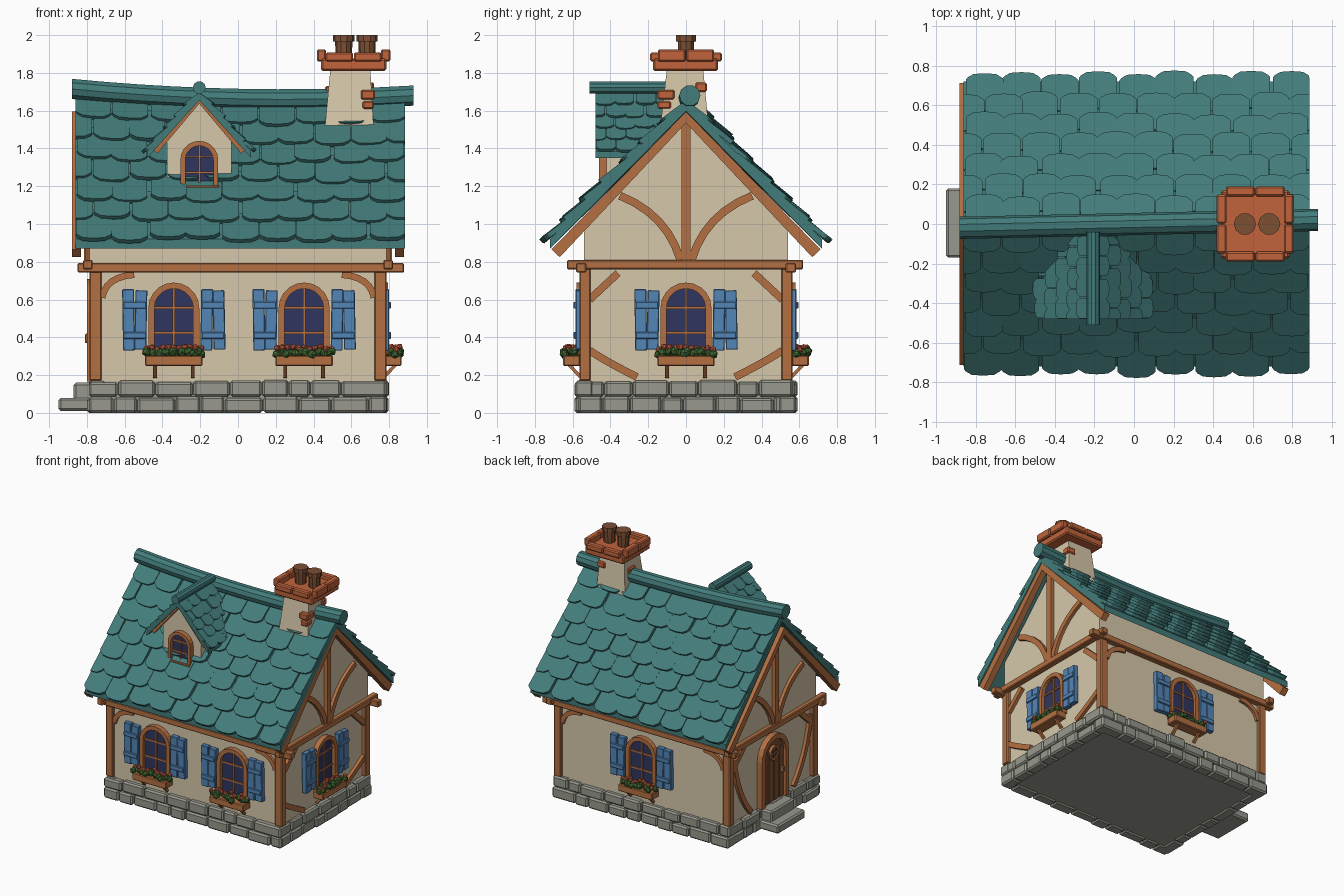
import bpy, bmesh, math, random
from math import sin, cos, pi
from mathutils import Matrix, Vector, Euler

random.seed(4)
if "Cube" in bpy.data.objects:
    bpy.data.objects.remove(bpy.data.objects["Cube"])


def material(name, *rgb):
    lin = [((c / 255 + 0.055) / 1.055) ** 2.4 for c in rgb] + [1]
    m = bpy.data.materials.new(name)
    m.use_nodes = True
    m.diffuse_color = lin
    m.node_tree.nodes["Principled BSDF"].inputs["Base Color"].default_value = lin
    return m


TEAL = material("teal_shingle", 66, 124, 122)
PLASTER = material("cream_plaster", 214, 200, 170)
TIMBER = material("orange_timber", 180, 112, 66)
BRICK = material("red_brick", 193, 100, 60)
GLASS = material("navy_glass", 48, 53, 95)
BLUE = material("blue_paint", 84, 134, 184)
STONE = material("grey_stone", 152, 152, 142)
LEAF = material("green_leaf", 65, 105, 50)
FLOWER = material("coral_flower", 200, 95, 66)
BROWN = material("brown_wood", 125, 80, 52)
HERE = Matrix()


# ---- helpers -------------------------------------------------------------
def finish(name, bm, mat, M=HERE):
    bmesh.ops.recalc_face_normals(bm, faces=bm.faces[:])
    me = bpy.data.meshes.new(name)
    bm.to_mesh(me)
    bm.free()
    me.materials.append(mat)
    ob = bpy.data.objects.new(name, me)
    ob.matrix_world = M
    bpy.context.collection.objects.link(ob)


def add_loft(bm, rings):
    rows = [[bm.verts.new(p) for p in ring] for ring in rings]
    n = len(rows[0])
    for a, b in zip(rows, rows[1:]):
        for i in range(n):
            j = (i + 1) % n
            bm.faces.new((a[i], a[j], b[j], b[i]))
    bm.faces.new(rows[0][::-1])
    bm.faces.new(rows[-1])


def add_block(bm, lo, hi, bevel=0.0, rot=(0, 0, 0)):
    lo, hi = Vector(lo), Vector(hi)
    M = Matrix.LocRotScale((lo + hi) / 2, Euler(rot), hi - lo)
    verts = bmesh.ops.create_cube(bm, size=1, matrix=M)["verts"]
    if bevel:
        edges = list({e for v in verts for e in v.link_edges})
        bmesh.ops.bevel(bm, geom=edges, offset=bevel, segments=1, affect='EDGES')


def loft(name, rings, mat, M=HERE):
    bm = bmesh.new()
    add_loft(bm, rings)
    finish(name, bm, mat, M)


def block(name, lo, hi, mat, M=HERE, bevel=0.0, rot=(0, 0, 0)):
    bm = bmesh.new()
    add_block(bm, lo, hi, bevel, rot)
    finish(name, bm, mat, M)


def plate(name, outline, y0, y1, mat, M=HERE):
    loft(name, [[(x, y, z) for x, z in outline] for y in (y0, y1)], mat, M)


def strip(name, path, width, y0, y1, mat, M=HERE):
    """Flat timber following a path of (x, z) points."""
    pts, rings = [Vector(p) for p in path], []
    for i, p in enumerate(pts):
        t = (pts[min(i + 1, len(pts) - 1)] - pts[max(i - 1, 0)]).normalized()
        n = Vector((-t.y, t.x)) * width / 2
        a, b = p + n, p - n
        rings.append([(a.x, y0, a.y), (b.x, y0, b.y), (b.x, y1, b.y), (a.x, y1, a.y)])
    loft(name, rings, mat, M)


def tube(name, centres, radii, axis, mat, sides=10):
    """Round bar: axis 0, 1 or 2 is the direction it runs along."""
    rings = []
    for c, r in zip(centres, radii):
        ring = []
        for k in range(sides):
            a = 2 * pi * k / sides
            off = [r * cos(a), r * sin(a)]
            off.insert(axis, 0)
            ring.append(Vector(c) + Vector(off))
        rings.append(ring)
    loft(name, rings, mat)


def arch(hw, z0, z1, n=10):
    spring = z1 - hw
    curve = [(hw * cos(pi * k / n), spring + hw * sin(pi * k / n)) for k in range(n + 1)]
    return [(hw, z0)] + curve + [(-hw, z0)]


def bend(p, q, r, n=6):
    p, q, r = Vector(p), Vector(q), Vector(r)
    return [p * (1 - t) ** 2 + q * 2 * t * (1 - t) + r * t * t for t in (k / n for k in range(n + 1))]


def wall_frame(angle, out, along=0):
    """Local x runs along the wall, local -y points out of it."""
    return Matrix.Rotation(math.radians(angle), 4, 'Z') @ Matrix.Translation((along, -out, 0))


# ---- stone base ------------------------------------------------------------
block("base_core", (-0.76, -0.54, 0.01), (0.76, 0.54, 0.165), STONE)
for side, (angle, out, half) in enumerate([(0, 0.58, 0.79), (90, 0.79, 0.57), (180, 0.58, 0.79), (-90, 0.79, 0.57)]):
    bm = bmesh.new()
    for z0, z1 in ((0.0, 0.09), (0.085, 0.175)):
        x = -half
        while x < half - 0.02:
            end = x + random.uniform(0.11, 0.21)
            end = half if end > half - 0.08 else end
            d = random.uniform(-0.012, 0.008)
            add_block(bm, (x, -out + d, z0), (end - 0.004, -out + 0.09, z1 - random.uniform(0, 0.014)), 0.012)
            x = end
    finish("base_stones_%d" % side, bm, STONE, wall_frame(angle, 0))
block("lower_step", (-0.95, -0.17, 0.01), (-0.77, 0.18, 0.08), STONE, bevel=0.012)
block("upper_step", (-0.87, -0.15, 0.03), (-0.74, 0.15, 0.16), STONE, bevel=0.012)

# ---- plaster walls and gables ----------------------------------------------
block("lower_walls", (-0.755, -0.54, 0.15), (0.755, 0.54, 0.8), PLASTER)
gable = [(-0.54, 0.78), (-0.54, 1.02), (0, 1.57), (0.54, 1.02), (0.54, 0.78)]
plate("upper_walls", gable, -0.785, 0.785, PLASTER, wall_frame(90, 0))

# ---- timber frame ------------------------------------------------------------
for sx in (-1, 1):
    for sy in (-1, 1):
        x, y = sx * 0.755, sy * 0.535
        block("corner_post", (x - 0.032, y - 0.03, 0.17), (x + 0.032, y + 0.03, 0.78), TIMBER, bevel=0.006)
    block("side_beam", (sx * 0.795 - 0.025, -0.63, 0.76), (sx * 0.795 + 0.025, 0.62, 0.81), TIMBER, bevel=0.006)
for sy in (-1, 1):
    block("long_beam", (-0.85, sy * 0.555 - 0.027, 0.743), (0.88, sy * 0.555 + 0.027, 0.793), TIMBER, bevel=0.006)
for angle in (0, 180):
    for s in (-1, 1):
        strip("curved_brace", bend((s * 0.72, 0.61), (s * 0.7, 0.72), (s * 0.55, 0.732)), 0.035,
              -0.02, 0.01, TIMBER, wall_frame(angle, 0.54))
for angle in (90, -90):
    low, high = wall_frame(angle, 0.755), wall_frame(angle, 0.785)
    plate("king_post", [(-0.025, 0.8), (0.025, 0.8), (0.025, 1.54), (-0.025, 1.54)], -0.03, 0.01, TIMBER, high)
    for s in (-1, 1):
        strip("gable_brace", bend((s * 0.03, 0.81), (s * 0.1, 1.05), (s * 0.35, 1.15)), 0.042, -0.025, 0.01, TIMBER, high)
        strip("upper_brace", [(s * 0.51, 0.6), (s * 0.36, 0.74)], 0.04, -0.025, 0.01, TIMBER, low)
        if angle > 0:
            strip("lower_brace", bend((s * 0.51, 0.33), (s * 0.42, 0.27), (s * 0.26, 0.19)), 0.04, -0.025, 0.01, TIMBER, low)
        else:
            strip("door_brace", bend((s * 0.49, 0.68), (s * 0.44, 0.36), (s * 0.27, 0.18)), 0.04, -0.025, 0.01, TIMBER, low)
    strip("bargeboard", [(-0.69, 0.845), (0, 1.565), (0.69, 0.845)], 0.06, -0.88, -0.83, TIMBER, wall_frame(angle, 0))


# ---- windows -----------------------------------------------------------------
def window(M, hw, z0, z1, bar=0.032):
    h = z1 - z0
    plate("window_glass", arch(hw - bar / 2, z0, z1 - bar / 2), -0.012, 0.01, GLASS, M)
    strip("window_frame", arch(hw - bar / 2, z0, z1 - bar / 2), bar, -0.04, 0.01, TIMBER, M)
    bm = bmesh.new()
    t = bar / 5
    add_block(bm, (-t, -0.022, z0), (t, 0, z1 - bar))
    for f in (0.3, 0.65):
        add_block(bm, (-hw + bar, -0.02, z0 + f * h - t), (hw - bar, 0, z0 + f * h + t))
    finish("window_bars", bm, TIMBER, M)


def dressed_window(M):
    window(M, 0.135, 0.31, 0.69)
    for s in (-1, 1):
        bm = bmesh.new()
        for k, tilt in ((0, 0.015), (1, -0.02)):
            x = s * 0.207 - 0.064 + k * 0.065
            add_block(bm, (x, -0.045, 0.33 + 0.005 * k), (x + 0.063, -0.005, 0.655 - 0.006 * k), 0.004, (0, tilt * s, 0))
        for z in (0.41, 0.57):
            add_block(bm, (s * 0.207 - 0.06, -0.055, z - 0.018), (s * 0.207 + 0.06, -0.03, z + 0.018), 0.004)
        finish("shutter", bm, BLUE, M)
    block("flower_box", (-0.152, -0.11, 0.248), (0.152, -0.02, 0.305), TIMBER, M, 0.006)
    for s in (-1, 1):
        block("box_bracket", (s * 0.1 - 0.01, -0.06, 0.18), (s * 0.1 + 0.01, -0.042, 0.27), TIMBER, M, 0, (0.75, 0, 0))
    for name, mat, count, z, r in (("leaves", LEAF, 18, 0.318, 0.026), ("flowers", FLOWER, 11, 0.342, 0.018)):
        bm = bmesh.new()
        for k in range(count):
            c = (-0.145 + 0.29 * k / (count - 1), -0.07 + random.uniform(-0.035, 0.035), z + random.uniform(-0.008, 0.008))
            spot = Matrix.Translation(c) @ Euler((k, k * 2, 0)).to_matrix().to_4x4()
            bmesh.ops.create_icosphere(bm, subdivisions=1, radius=r, matrix=spot)
        finish(name, bm, mat, M)


for frame in (wall_frame(0, 0.54, -0.34), wall_frame(0, 0.54, 0.35), wall_frame(90, 0.755), wall_frame(180, 0.54)):
    dressed_window(frame)

# ---- door ----------------------------------------------------------------------
M = wall_frame(-90, 0.755)
plate("door_panel", arch(0.14, 0.165, 0.68), -0.02, 0.01, BROWN, M)
strip("door_frame", arch(0.15, 0.165, 0.69), 0.04, -0.045, 0.01, TIMBER, M)
bm = bmesh.new()
for k in range(4):
    x = -0.13 + k * 0.066
    add_block(bm, (x, -0.03, 0.17), (x + 0.06, -0.01, 0.58), 0.004)
finish("door_planks", bm, BROWN, M)
disc = [(0.05 * cos(pi * k / 6), 0.56 + 0.05 * sin(pi * k / 6)) for k in range(12)]
plate("door_glass", disc, -0.034, 0, GLASS, M)
strip("door_glass_ring", disc + disc[:1], 0.018, -0.042, 0, TIMBER, M)
block("door_bar_upright", (-0.004, -0.038, 0.51), (0.004, 0, 0.61), TIMBER, M)
block("door_bar_level", (-0.05, -0.038, 0.556), (0.05, 0, 0.564), TIMBER, M)
block("door_handle", (0.085, -0.055, 0.37), (0.105, -0.02, 0.42), TIMBER, M, 0.005)


# ---- shingled roofs ----------------------------------------------------------
def roof_side(name, s, x0, x1, ey, ez, ridge, rows, cols, size, M=HERE):
    """One slope falling from the ridge along x to the eave at y = s * ey."""
    def point(x, v, n):
        return (x, s * (ey * (1 - v) + n * 0.7), ez + (ridge(x) - ez) * v + n * 0.7)

    def down(p, d):
        return (p[0], p[1], p[2] - d)

    rings = []
    for k in range(9):
        x = x0 + (x1 - x0) * k / 8
        eave, top = point(x, 0, 0), point(x, 1, 0)
        rings.append([eave, top, down(top, 0.05 * size), down(eave, 0.05 * size)])
    loft(name + "_deck", rings, TEAL, M)
    bm = bmesh.new()
    w = (x1 - x0) / cols
    for r in range(rows):
        for c in range(cols + r % 2):
            xc = x0 + w * (c + 0.5 - 0.5 * (r % 2)) + random.uniform(-0.01, 0.01) * size
            v0 = (r - 0.2 + random.uniform(-0.09, 0.09)) / rows
            v1 = min(1, v0 + 1.6 / rows)
            lift = (0.036 + random.uniform(-0.005, 0.005)) * size
            outline = [(u, v0 + 0.27 / rows * abs(u) ** 4) for u in (-1, -0.9, -0.6, 0, 0.6, 0.9, 1)]
            outline += [(1, v1), (-1, v1)]
            layers = []
            for thick in (0, -0.026 * size):
                layers.append([point(min(x1, max(x0, xc + u * w * 0.49)), v,
                                     lift * (1 - 0.8 * (v - v0) / (v1 - v0)) + thick) for u, v in outline])
            add_loft(bm, layers)
    finish(name + "_shingles", bm, TEAL, M)


def sag(x):
    return 1.63 + 0.055 * ((x - 0.25) / 1.13) ** 2


for label, s in (("front_roof", -1), ("back_roof", 1)):
    roof_side(label, s, -0.86, 0.885, 0.72, 0.92, sag, 7, 9, 1.0)
stations = [-0.88 + 1.81 * k / 10 for k in range(11)]
tube("ridge_pole", [(x, 0.022 * x, sag(x) + 0.03) for x in stations], [0.056] * 11, 0, TEAL)

# ---- dormer --------------------------------------------------------------------
DX = -0.205
face = [(-0.17, 1.15), (-0.17, 1.46), (0, 1.66), (0.17, 1.46), (0.17, 1.15)]
at_dormer = Matrix.Translation((DX, 0, 0))
plate("dormer_walls", face, -0.42, -0.1, PLASTER, at_dormer)
window(wall_frame(0, 0.42, DX), 0.1, 1.2, 1.44, 0.026)
block("dormer_sill", (DX - 0.105, -0.475, 1.183), (DX + 0.105, -0.41, 1.205), TIMBER, bevel=0.004)
strip("dormer_bargeboard", [(-0.235, 1.385), (0, 1.655), (0.235, 1.385)], 0.035, -0.465, -0.44, TIMBER, at_dormer)
for label, s in (("dormer_left", -1), ("dormer_right", 1)):
    roof_side(label, s, -0.48, -0.06, 0.275, 1.385, lambda x: 1.69, 5, 4, 0.7,
              at_dormer @ Matrix.Rotation(pi / 2, 4, 'Z'))
tube("dormer_ridge", [(DX, -0.51, 1.722), (DX, -0.04, 1.722)], [0.034] * 2, 1, TEAL)

# ---- chimney -------------------------------------------------------------------
def rect(x0, x1, y0, y1, z):
    return [(x0, y0, z), (x1, y0, z), (x1, y1, z), (x0, y1, z)]


loft("chimney_stack", [rect(0.44, 0.73, -0.16, 0.14, 1.3), rect(0.49, 0.7, -0.1, 0.09, 1.83)], PLASTER)
block("chimney_cap", (0.44, -0.175, 1.81), (0.785, 0.17, 1.875), BRICK, bevel=0.01)
bm = bmesh.new()
for s in (-1, 1):
    for k in (-1, 1):
        add_block(bm, (0.612 + k * 0.075 - 0.073, s * 0.165 - 0.025, 1.86), (0.612 + k * 0.075 + 0.073, s * 0.165 + 0.025, 1.908), 0.008)
        add_block(bm, (0.612 + s * 0.17 - 0.025, k * 0.075 - 0.073, 1.86), (0.612 + s * 0.17 + 0.025, k * 0.075 + 0.073, 1.925), 0.008)
for lo, hi in (((0.65, -0.15, 1.66), (0.725, -0.06, 1.71)), ((0.66, -0.15, 1.61), (0.72, -0.08, 1.65)),
               ((0.46, -0.02, 1.68), (0.52, 0.06, 1.73)), ((0.65, 0.05, 1.7), (0.72, 0.11, 1.75))):
    add_block(bm, lo, hi, 0.008)
finish("chimney_bricks", bm, BRICK)
for x in (0.56, 0.683):
    tube("chimney_pot", [(x, 0, z) for z in (1.86, 1.965, 1.965, 2.0)], [0.042, 0.046, 0.056, 0.056], 2, BROWN)
